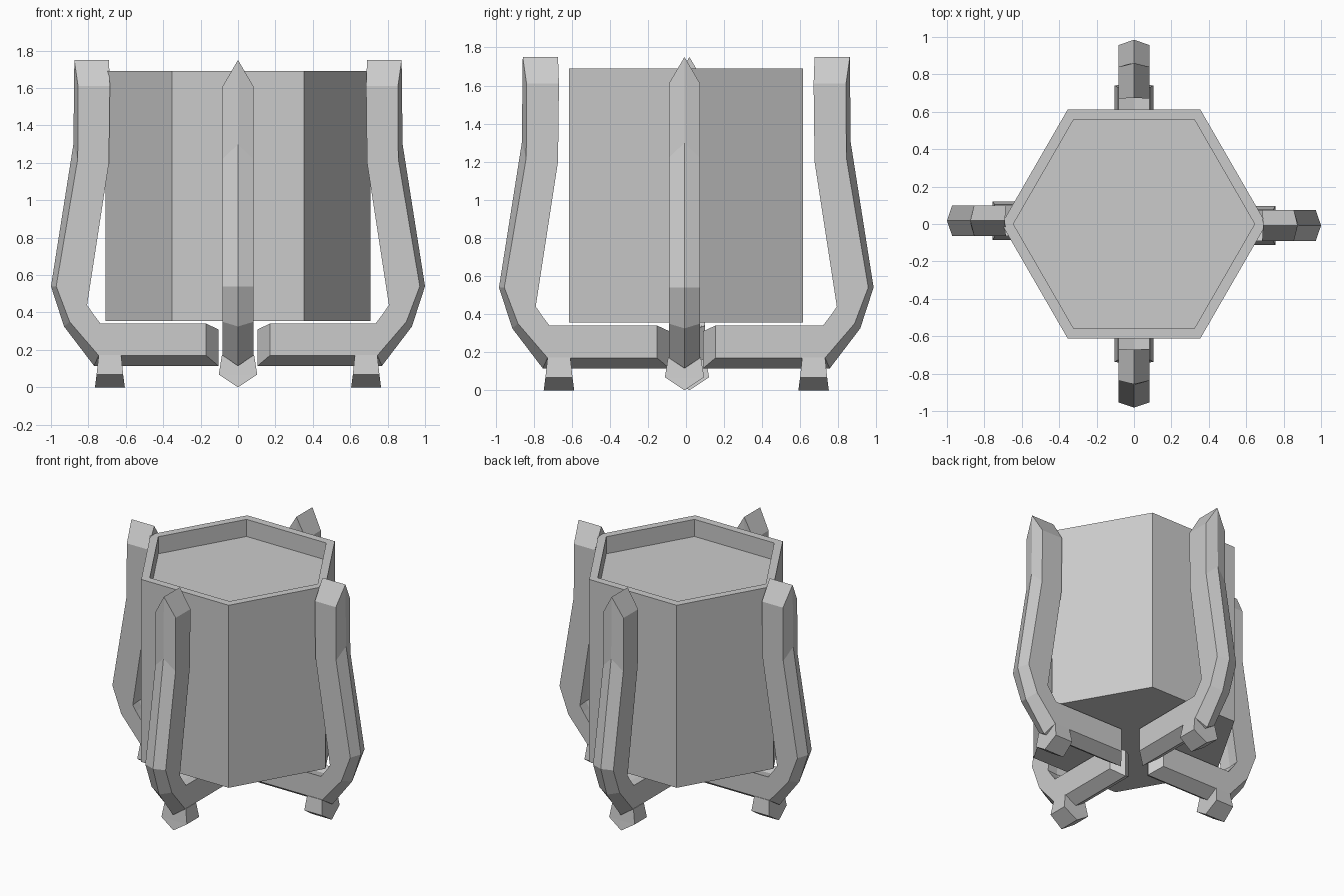
import bpy, bmesh, math
from mathutils import Matrix

if "Cube" in bpy.data.objects:
    bpy.data.objects.remove(bpy.data.objects["Cube"])


def make_object(name, verts, faces, matrix=Matrix()):
    bm = bmesh.new()
    vs = [bm.verts.new(matrix @ Matrix.Translation(v).translation) for v in verts]
    for f in faces:
        bm.faces.new([vs[i] for i in f])
    bmesh.ops.recalc_face_normals(bm, faces=bm.faces)
    mesh = bpy.data.meshes.new(name)
    bm.to_mesh(mesh)
    bm.free()
    obj = bpy.data.objects.new(name, mesh)
    bpy.context.collection.objects.link(obj)
    return obj


def bridge(n, rings):
    return [(k * n + i, k * n + (i + 1) % n, (k + 1) * n + (i + 1) % n, (k + 1) * n + i)
            for k in range(rings - 1) for i in range(n)]


# Hexagonal pot with a recessed top
pot_rings = [(0.708, 0.355), (0.708, 1.69), (0.645, 1.69), (0.645, 1.565)]
pot_verts = [(r * math.cos(i * math.pi / 3), r * math.sin(i * math.pi / 3), z)
             for r, z in pot_rings for i in range(6)]
make_object("hexagonal_pot", pot_verts,
            bridge(6, 4) + [tuple(range(6)), tuple(range(18, 24))])

# Bracket stations: outer ridge, outer edge, inner edge, inner centre as (radius, z)
STATIONS = [
    ((0.105, 0.115), (0.17, 0.17), (0.17, 0.34), (0.105, 0.31)),
    ((0.77, 0.115), (0.745, 0.17), (0.735, 0.34), (0.735, 0.325)),
    ((0.93, 0.325), (0.90, 0.35), (0.78, 0.40), (0.79, 0.395)),
    ((1.0, 0.54), (0.972, 0.54), (0.807, 0.44), (0.815, 0.44)),
    ((0.88, 1.30), (0.857, 1.22), (0.69, 1.20), (0.70, 1.20)),
    ((0.875, 1.75), (0.855, 1.61), (0.685, 1.61), (0.69, 1.75)),
]
W = 0.082
bracket_verts = []
for ridge, outer, inner, centre in STATIONS:
    for (r, z), y in ((ridge, 0), (outer, W), (inner, W),
                      (centre, 0), (inner, -W), (outer, -W)):
        bracket_verts.append((r, y, z))
last = 6 * (len(STATIONS) - 1)
bracket_faces = bridge(6, len(STATIONS))
for base in (0, last):
    bracket_faces += [(base, base + 1, base + 2, base + 3),
                      (base, base + 3, base + 4, base + 5)]

# Wedge foot: pointed profile, flaring slightly toward the ground
foot_profile = [(0, 0, 0.08), (0.103, 0.068, 0.071), (0.086, 0.172, 0.06),
                (-0.086, 0.172, 0.06), (-0.103, 0.068, 0.071)]
foot_verts = [(0.685 + s * half, y, z) for s in (-1, 1) for y, z, half in foot_profile]
foot_faces = bridge(5, 2) + [(0, 1, 4), (1, 2, 3, 4), (5, 6, 9), (6, 7, 8, 9)]

# Four brackets and feet around the pot
for side, angle, shift in (("right", 0, (0, -0.008, 0)), ("back", 90, (-0.015, 0, 0)),
                           ("left", 180, (0, -0.018, 0)), ("front", 270, (-0.018, 0, 0))):
    m = Matrix.Rotation(math.radians(angle), 4, 'Z') @ Matrix.Translation(shift)
    make_object(side + "_bracket", bracket_verts, bracket_faces, m)
    make_object(side + "_foot", foot_verts, foot_faces, m)
